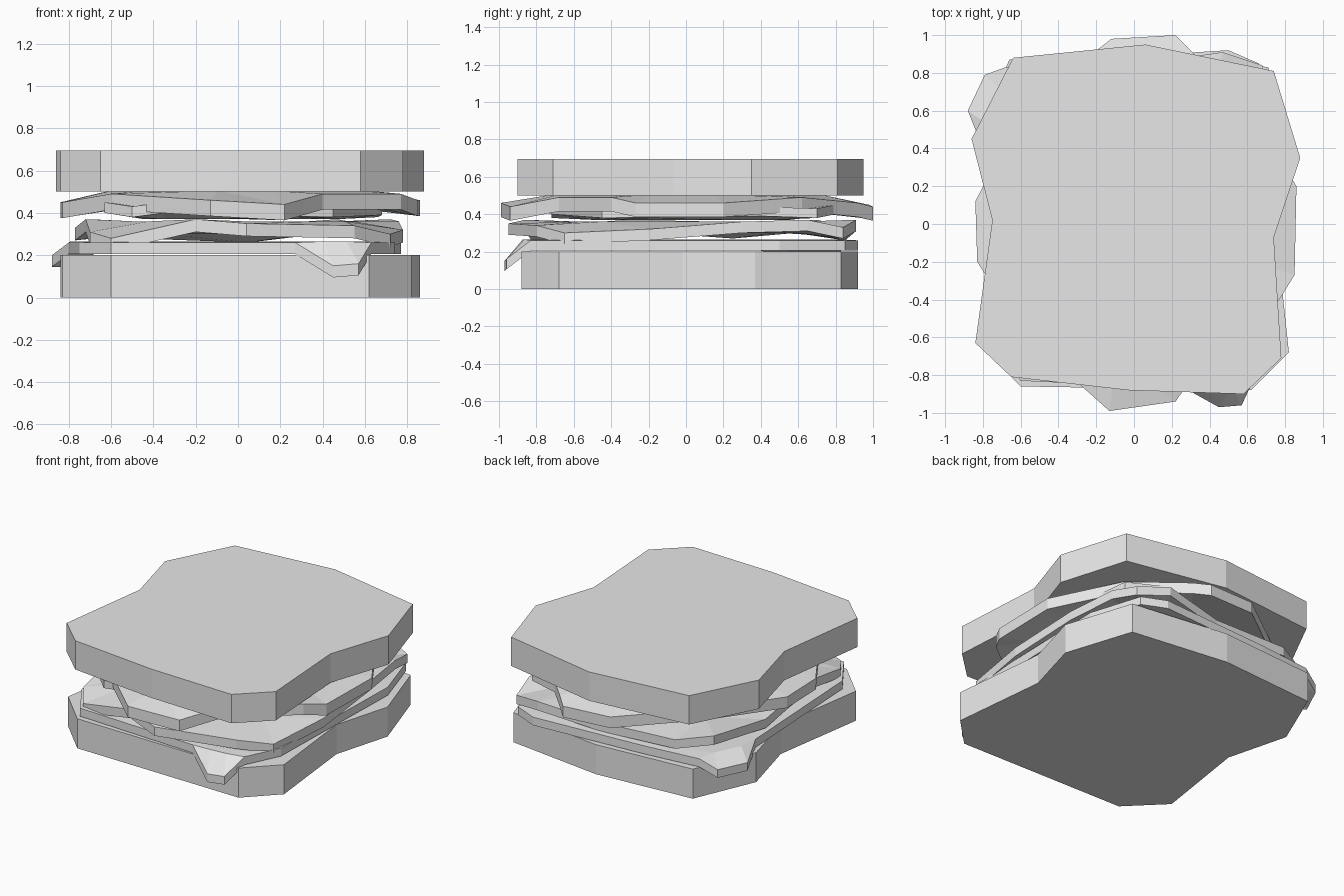
import bpy
import bmesh
from mathutils import Vector

default_cube = bpy.data.objects.get("Cube")
if default_cube:
    bpy.data.objects.remove(default_cube, do_unlink=True)

# One plain grey for every layer
GREY = (0.8, 0.8, 0.8, 1.0)
grey_material = bpy.data.materials.new("plain_grey")
grey_material.use_nodes = True
grey_material.diffuse_color = GREY
shader = next(n for n in grey_material.node_tree.nodes if n.type == "BSDF_PRINCIPLED")
shader.inputs["Base Color"].default_value = GREY
shader.inputs["Roughness"].default_value = 0.8


def finish(bm, name):
    """Turn a closed bmesh into a flat shaded grey object."""
    bmesh.ops.recalc_face_normals(bm, faces=bm.faces)
    mesh = bpy.data.meshes.new(name)
    bm.to_mesh(mesh)
    bm.free()
    mesh.materials.append(grey_material)
    obj = bpy.data.objects.new(name, mesh)
    bpy.context.collection.objects.link(obj)
    return obj


def bread(name, outline, bottom, top):
    """Extrude a flat slice of bread from its outline."""
    bm = bmesh.new()
    base = bm.faces.new([bm.verts.new((x, y, bottom)) for x, y in outline])
    extruded = bmesh.ops.extrude_face_region(bm, geom=[base], use_keep_orig=True)
    raised = [v for v in extruded["geom"] if isinstance(v, bmesh.types.BMVert)]
    bmesh.ops.translate(bm, verts=raised, vec=(0, 0, top - bottom))
    return finish(bm, name)


def bent_slice(name, rim, thickness, inner_scale, inner_top):
    """Build a thin slice with a flat middle and a rim that bends up or down."""
    bm = bmesh.new()
    count = len(rim)

    def skin(drop):
        down = Vector((0, 0, drop))
        outer = [bm.verts.new(Vector(p) - down) for p in rim]
        inner = [bm.verts.new(Vector((x * inner_scale, y * inner_scale, inner_top)) - down)
                 for x, y, z in rim]
        bm.faces.new(inner)
        for i in range(count):
            j = (i + 1) % count
            bm.faces.new((outer[i], outer[j], inner[j], inner[i]))
        return outer

    upper, lower = skin(0), skin(thickness)
    for i in range(count):
        j = (i + 1) % count
        bm.faces.new((upper[i], upper[j], lower[j], lower[i]))
    bmesh.ops.triangulate(bm, faces=[f for f in bm.faces if len(f.verts) == 4])
    return finish(bm, name)


# Bottom bread
bread("bottom_bread", [
    (0.62, -0.88), (0.82, -0.68), (0.75, -0.02), (0.86, 0.37), (0.71, 0.83), (0.03, 0.92),
    (-0.66, 0.87), (-0.84, 0.45), (-0.73, 0.03), (-0.83, -0.63), (-0.6, -0.86), (0.02, -0.87),
], 0, 0.2)

# Cheese with two drooping corners
bent_slice("cheese", [
    (-0.6, -0.83, 0.26), (0.27, -0.87, 0.26), (0.45, -0.97, 0.15), (0.57, -0.96, 0.16),
    (0.63, -0.83, 0.26), (0.74, -0.6, 0.26), (0.77, 0.5, 0.26), (0.66, 0.85, 0.26),
    (0.5, 0.92, 0.26), (-0.3, 0.87, 0.26), (-0.68, 0.83, 0.26), (-0.79, 0.79, 0.2),
    (-0.88, 0.6, 0.2), (-0.8, 0.4, 0.26), (-0.75, -0.6, 0.26),
], 0.055, 0.9, 0.265)

# Wavy leaf
bent_slice("lettuce", [
    (-0.6, -0.8, 0.28), (-0.2, -0.86, 0.37), (0.04, -0.95, 0.35), (0.55, -0.8, 0.34),
    (0.72, -0.65, 0.3), (0.78, -0.2, 0.32), (0.76, 0.3, 0.36), (0.72, 0.65, 0.37),
    (0.68, 0.84, 0.33), (0.47, 0.91, 0.37), (0.05, 0.85, 0.32), (-0.5, 0.83, 0.34),
    (-0.7, 0.7, 0.37), (-0.77, 0.25, 0.33), (-0.72, -0.3, 0.37), (-0.7, -0.65, 0.31),
], 0.06, 0.7, 0.36)

# Small inner slice whose ends show in two corners
bent_slice("inner_slice", [
    (-0.63, -0.6, 0.45), (-0.5, -0.72, 0.43), (-0.35, -0.72, 0.45), (0.45, -0.45, 0.43),
    (0.68, 0.4, 0.44), (0.66, 0.7, 0.43), (0.4, 0.8, 0.45), (-0.45, 0.45, 0.43),
], 0.05, 0.7, 0.42)

# Turned slice of ham poking out on all four sides
bent_slice("ham", [
    (-0.13, -0.99, 0.46), (0.22, -0.94, 0.44), (0.4, -0.68, 0.49), (0.77, -0.4, 0.49),
    (0.85, -0.27, 0.46), (0.86, 0.2, 0.46), (0.6, 0.62, 0.49), (0.3, 0.92, 0.46),
    (0.22, 1, 0.44), (-0.12, 0.98, 0.45), (-0.58, 0.62, 0.49), (-0.84, 0.12, 0.45),
    (-0.83, -0.2, 0.45), (-0.6, -0.57, 0.49),
], 0.075, 0.72, 0.505)

# Top bread
bread("top_bread", [
    (0.58, -0.9), (0.78, -0.71), (0.74, -0.07), (0.88, 0.35), (0.74, 0.81), (0.06, 0.95),
    (-0.64, 0.88), (-0.86, 0.45), (-0.75, 0.02), (-0.84, -0.63), (-0.65, -0.81), (-0.03, -0.88),
], 0.5, 0.695)
